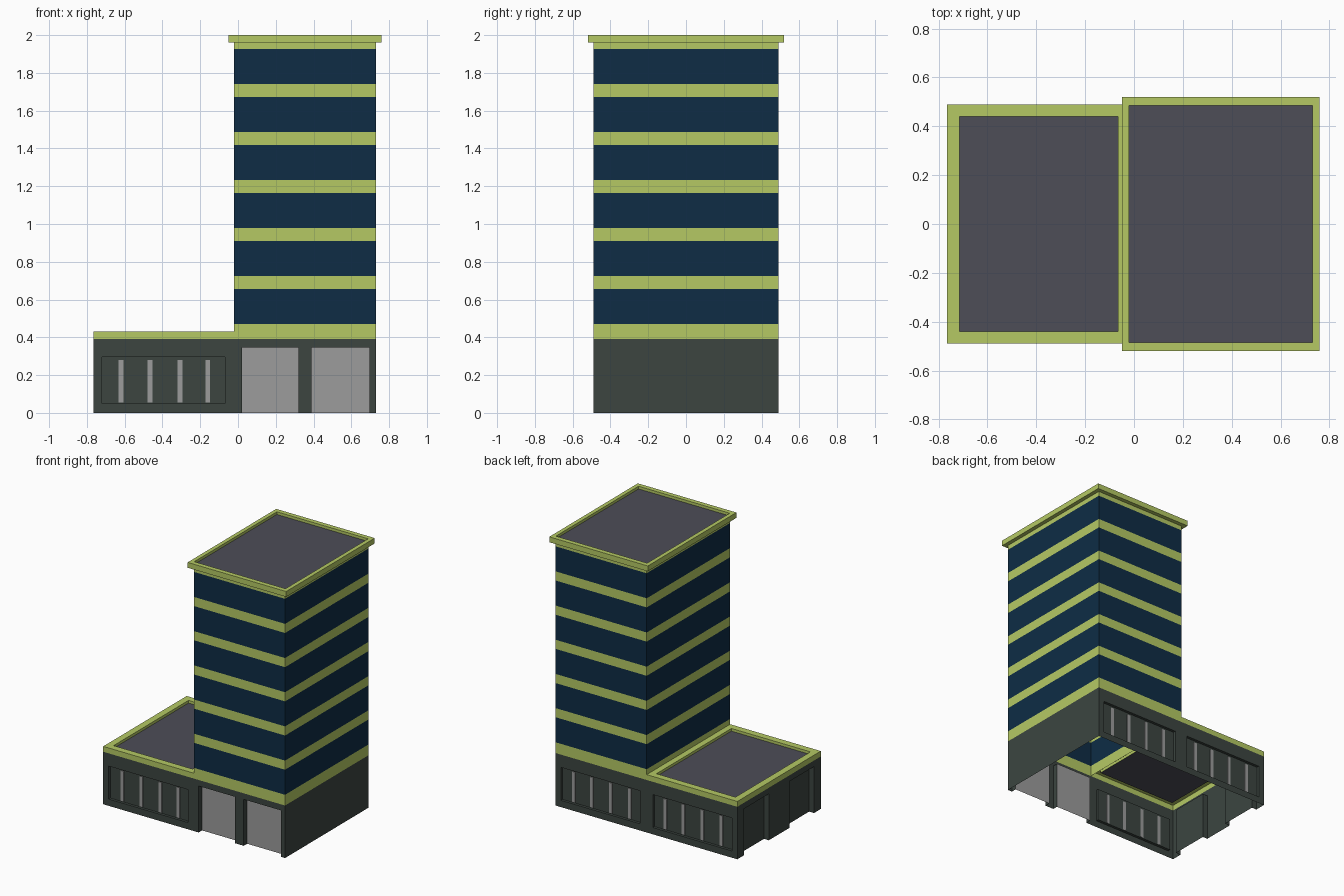
import bpy, bmesh
from mathutils import Vector

if "Cube" in bpy.data.objects:
    bpy.data.objects.remove(bpy.data.objects["Cube"])


def material(name, rgb):
    m = bpy.data.materials.new(name)
    lin = [((c / 255 + 0.055) / 1.055) ** 2.4 for c in rgb]
    m.diffuse_color = (*lin, 1)
    m.use_nodes = True
    m.node_tree.nodes["Principled BSDF"].inputs["Base Color"].default_value = m.diffuse_color
    return m


WALL = material("dark green wall", (60, 69, 64))
LIME = material("lime trim", (181, 201, 100))
BLUE = material("dark blue glass", (14, 44, 69))
ROOF = material("roof grey", (77, 77, 87))
GREY = material("light grey", (156, 156, 156))


def finish(name, bm, mats):
    me = bpy.data.meshes.new(name)
    bm.to_mesh(me)
    bm.free()
    for m in mats:
        me.materials.append(m)
    ob = bpy.data.objects.new(name, me)
    bpy.context.collection.objects.link(ob)
    return ob


def face(bm, pts, mat=0):
    f = bm.faces.new([bm.verts.new(p) for p in pts])
    f.material_index = mat


def wall(name, origin, u, width, height, holes):
    """Flat wall with recesses (u0, u1, z0, z1, depth, material); u x up points out."""
    bm = bmesh.new()
    o, u = Vector(origin), Vector(u)
    n = u.cross(Vector((0, 0, 1)))
    P = lambda a, z, d=0: o + u * a + Vector((0, 0, z)) - n * d
    us = sorted({0, width, *[v for h in holes for v in h[:2]]})
    zs = sorted({0, height, *[v for h in holes for v in h[2:4]]})
    for a, b in zip(us, us[1:]):
        for c, e in zip(zs, zs[1:]):
            m, k = (a + b) / 2, (c + e) / 2
            if not any(h[0] < m < h[1] and h[2] < k < h[3] for h in holes):
                face(bm, [P(a, c), P(b, c), P(b, e), P(a, e)])
    for a, b, c, e, d, mat in holes:
        face(bm, [P(a, c, d), P(b, c, d), P(b, e, d), P(a, e, d)], mat)
        face(bm, [P(a, c), P(a, c, d), P(a, e, d), P(a, e)])
        face(bm, [P(b, c, d), P(b, c), P(b, e), P(b, e, d)])
        face(bm, [P(a, e, d), P(b, e, d), P(b, e), P(a, e)])
        if c > 0:
            face(bm, [P(a, c), P(b, c), P(b, c, d), P(a, c, d)])
    bmesh.ops.remove_doubles(bm, verts=bm.verts, dist=1e-5)
    return finish(name, bm, [WALL, GREY])


def rings(name, steps, mats, skip_x=None):
    """Stack of rectangles (x0, x1, y, z, material of strip below); the last one is capped."""
    bm = bmesh.new()
    prev = None
    for x0, x1, y, z, mat in steps:
        cur = [bm.verts.new(p) for p in
               ((x0, -y, z), (x1, -y, z), (x1, y, z), (x0, y, z))]
        if prev:
            for i in range(4):
                j = (i + 1) % 4
                f = bm.faces.new((prev[i], prev[j], cur[j], cur[i]))
                f.material_index = mat
        prev = cur
    bm.faces.new(prev).material_index = len(mats) - 1
    if skip_x is not None:
        gone = [f for f in bm.faces if all(abs(v.co.x - skip_x) < 1e-4 for v in f.verts)]
        bmesh.ops.delete(bm, geom=gone, context='FACES')
    return finish(name, bm, mats)


XL, XM, XR, Y, H = -0.765, -0.02, 0.73, 0.49, 0.39
W = XR - XL
WIN = (0.05, 0.295, 0.02, 0)
GATE = (0, 0.345, 0.04)

# ground floor walls, open underneath
wall("front_wall", (XL, -Y, 0), (1, 0, 0), W, H,
     [(0.045, 0.695, *WIN), (0.785, 1.085, *GATE, 1), (1.155, 1.46, *GATE, 1)])
wall("back_wall", (XR, Y, 0), (-1, 0, 0), W, H,
     [(0.045, 0.695, *WIN), (0.80, 1.45, *WIN)])
wall("left_wall", (XL, Y, 0), (0, -1, 0), 2 * Y, H,
     [(0.08, 0.37, *GATE, 0), (0.61, 0.90, *GATE, 0)])
wall("right_wall", (XR, -Y, 0), (0, 1, 0), 2 * Y, H, [])

# light bars inside the window recesses
for label, side, shift in (("front", -1, 0), ("back_low", 1, 0), ("back_tower", 1, 0.752)):
    bm = bmesh.new()
    for x in (-0.62, -0.465, -0.308, -0.16):
        b = bmesh.ops.create_cube(bm, size=1)["verts"]
        bmesh.ops.scale(bm, vec=(0.026, 0.006, 0.225), verts=b)
        bmesh.ops.translate(bm, vec=(x + shift, side * (Y - 0.018), 0.168), verts=b)
    finish(label + "_window_bars", bm, [GREY])

# low wing: lime parapet and sunken roof
rings("low_wing_roof", [(XL, XM, Y, H, 0), (XL, XM, Y, 0.43, 0),
                        (-0.715, -0.065, 0.44, 0.43, 0),
                        (-0.715, -0.065, 0.44, 0.41, 0)], [LIME, ROOF], skip_x=XM)

# tower: alternating lime and blue bands, overhanging cap, sunken roof
steps = [(XM, XR, Y, H, 0)]
for i in range(6):
    z = 0.47 + 0.254 * i
    steps += [(XM, XR, Y, z, 0), (XM, XR, Y, z + 0.186, 1)]
steps += [(XM, XR, Y, 1.96, 0), (XM - 0.03, XR + 0.03, 0.52, 1.96, 0),
          (XM - 0.03, XR + 0.03, 0.52, 2.0, 0), (XM, XR, Y - 0.005, 2.0, 0),
          (XM, XR, Y - 0.005, 1.98, 0)]
rings("tower", steps, [LIME, BLUE, ROOF])
